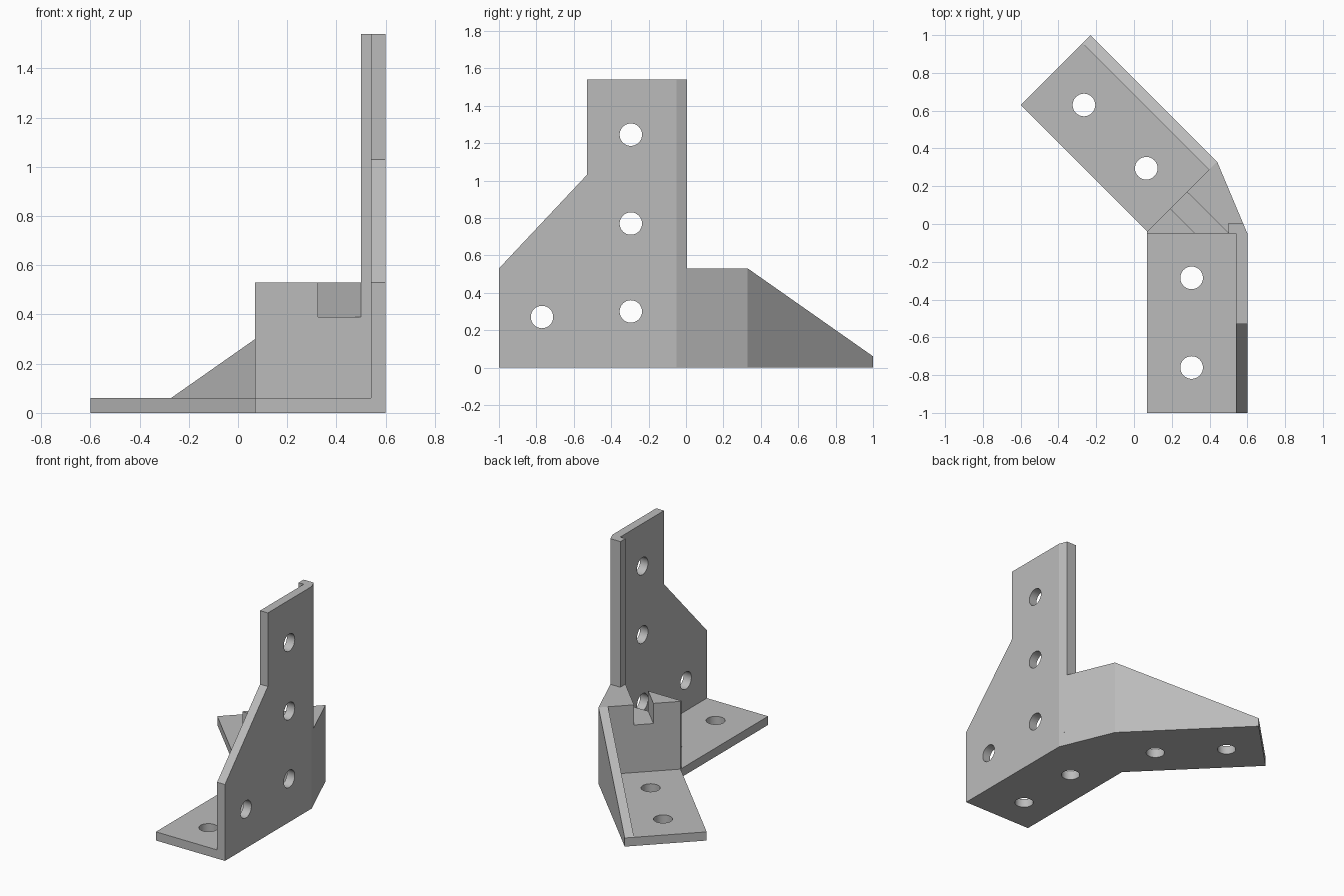
import bpy
import bmesh
from mathutils import Vector, Matrix

cube = bpy.data.objects.get("Cube")
if cube:
    bpy.data.objects.remove(cube, do_unlink=True)

grey = bpy.data.materials.new("plain_grey")
grey.use_nodes = True
colour = (0.5, 0.5, 0.5, 1)
grey.diffuse_color = colour
grey.node_tree.nodes["Principled BSDF"].inputs["Base Color"].default_value = colour

TOP, BLOCK, PLATE = 1.54, 0.53, 0.06


def add_object(name, bm):
    bmesh.ops.recalc_face_normals(bm, faces=bm.faces)
    mesh = bpy.data.meshes.new(name)
    bm.to_mesh(mesh)
    bm.free()
    mesh.materials.append(grey)
    obj = bpy.data.objects.new(name, mesh)
    bpy.context.collection.objects.link(obj)
    return obj


def prism(name, points, sweep):
    """Sweep a flat outline along a vector."""
    bm = bmesh.new()
    face = bm.faces.new([bm.verts.new(p) for p in points])
    new = bmesh.ops.extrude_face_region(bm, geom=[face])["geom"]
    verts = [v for v in new if isinstance(v, bmesh.types.BMVert)]
    bmesh.ops.translate(bm, verts=verts, vec=Vector(sweep))
    return add_object(name, bm)


def slab(name, outline, z0, z1):
    return prism(name, [(x, y, z0) for x, y in outline], (0, 0, z1 - z0))


def hole(centre, axis):
    bm = bmesh.new()
    turn = Vector((0, 0, 1)).rotation_difference(Vector(axis)).to_matrix().to_4x4()
    bmesh.ops.create_cone(bm, cap_ends=True, segments=32, radius1=0.06, radius2=0.06,
                          depth=0.2, matrix=Matrix.Translation(centre) @ turn)
    return add_object("hole_cutter", bm)


def combine(target, other, operation):
    other.hide_render = True
    mod = target.modifiers.new("join", "BOOLEAN")
    mod.operation, mod.solver, mod.object = operation, "EXACT", other
    bpy.context.view_layer.objects.active = target
    bpy.ops.object.modifier_apply(modifier=mod.name)
    bpy.data.objects.remove(other, do_unlink=True)


# Corner block with a diagonal slot through its top
bracket = slab("corner_bracket", [(0.07, -0.05), (0.6, -0.05), (0.44, 0.33), (0.07, -0.04)], 0, BLOCK)
slot = slab("slot_cutter", [(0.15, 0.125), (0.335, -0.06), (0.51, -0.06), (0.24, 0.21)], 0.39, 0.6)
combine(bracket, slot, "DIFFERENCE")

# Bent base plate
base = slab("base_plate", [(0.07, -1), (0.6, -1), (0.6, -0.05), (0.44, 0.33),
                           (-0.23, 1), (-0.6, 0.63), (0.07, -0.04)], 0, PLATE)

# Tall stepped wall on the straight arm
profile = [(-1, 0), (-1, BLOCK), (-0.53, 1.03), (-0.53, TOP), (-0.05, TOP), (-0.05, 0)]
wall = prism("tall_wall", [(0.54, y, z) for y, z in profile], (0.06, 0, 0))

# Lip along the rear edge of the tall wall
lip = slab("rear_lip", [(0.5, -0.05), (0.6, -0.05), (0.577, 0.005), (0.5, 0.005)], 0.1, TOP)

# Tapering wall on the angled arm
taper = prism("tapered_wall", [(0.44, 0.33, 0), (0.44, 0.33, BLOCK), (-0.23, 1, PLATE), (-0.23, 1, 0)],
              (-0.0425, -0.0425, 0))

for part in (base, wall, lip, taper):
    combine(bracket, part, "UNION")

# Screw holes
for x, y in [(0.305, -0.285), (0.305, -0.76), (0.065, 0.295), (-0.265, 0.63)]:
    combine(bracket, hole((x, y, 0.03), (0, 0, 1)), "DIFFERENCE")
for y, z in [(-0.77, 0.27), (-0.295, 0.3), (-0.295, 0.77), (-0.295, 1.245)]:
    combine(bracket, hole((0.57, y, z), (1, 0, 0)), "DIFFERENCE")

# Smooth the hole walls, keep the plate edges crisp
bpy.ops.object.select_all(action="DESELECT")
bracket.select_set(True)
bpy.context.view_layer.objects.active = bracket
bpy.ops.object.shade_smooth_by_angle(angle=0.35)
